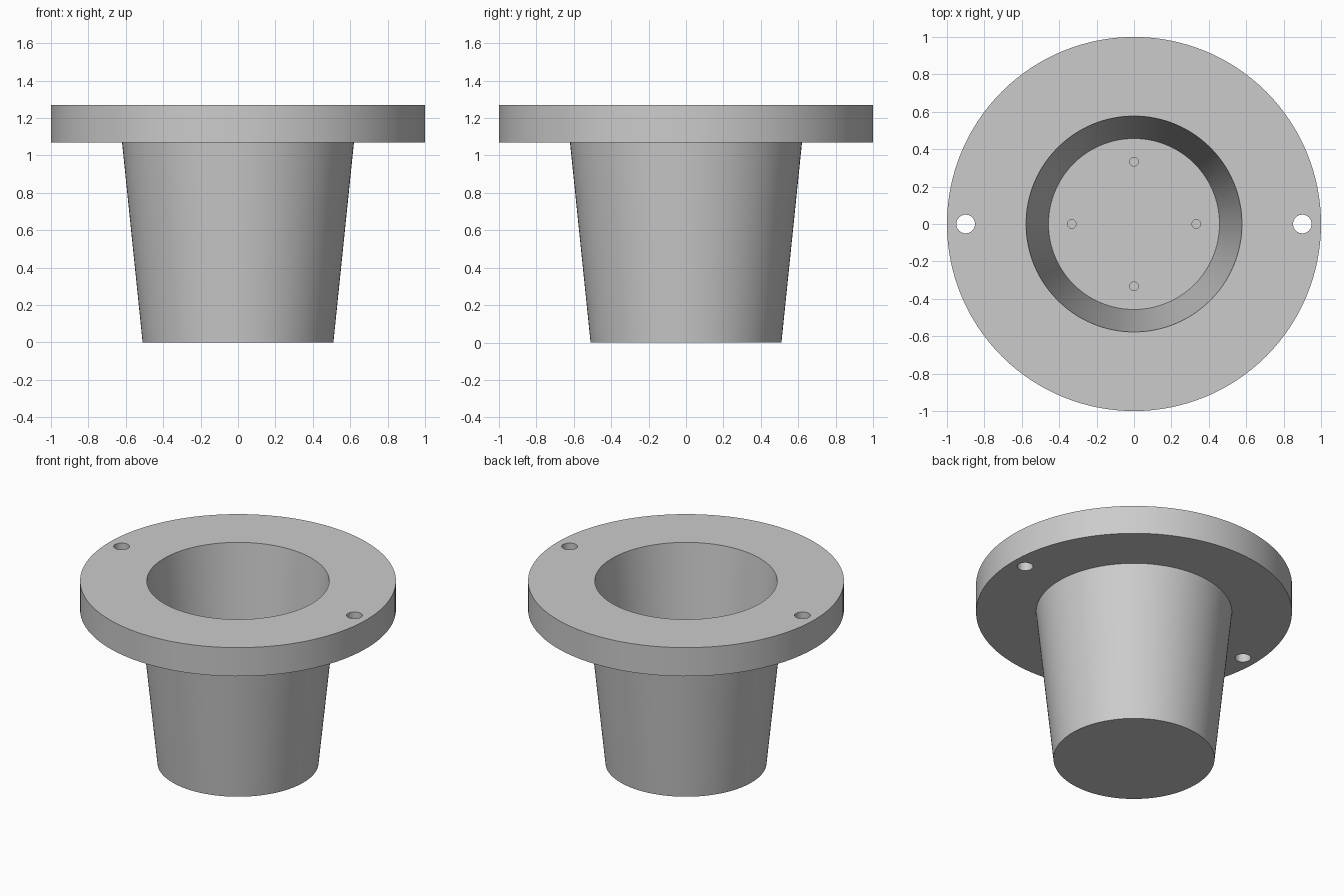
import bpy
import bmesh
import math

cube = bpy.data.objects.get("Cube")
if cube:
    bpy.data.objects.remove(cube, do_unlink=True)

SEGMENTS = 128

# Single light grey material
grey = bpy.data.materials.new("light grey")
grey.use_nodes = True
colour = (0.6, 0.6, 0.6, 1)
grey.diffuse_color = colour
grey.node_tree.nodes["Principled BSDF"].inputs["Base Color"].default_value = colour


def lathe(name, profile, segments):
    """Revolve an (r, z) profile around z, capping both open ends."""
    bm = bmesh.new()
    rings = []
    for r, z in profile:
        rings.append([bm.verts.new((r * math.cos(a), r * math.sin(a), z))
                      for a in (math.tau * i / segments for i in range(segments))])
    for low, high in zip(rings, rings[1:]):
        for i in range(segments):
            j = (i + 1) % segments
            bm.faces.new((low[i], low[j], high[j], high[i]))
    bm.faces.new(rings[0][::-1])
    bm.faces.new(rings[-1])
    bmesh.ops.recalc_face_normals(bm, faces=bm.faces)
    mesh = bpy.data.meshes.new(name)
    bm.to_mesh(mesh)
    bm.free()
    mesh.materials.append(grey)
    obj = bpy.data.objects.new(name, mesh)
    bpy.context.collection.objects.link(obj)
    return obj


def drill(target, x, y, radius, bottom, top):
    """Cut a vertical round hole."""
    cutter = lathe("hole_cutter", [(radius, bottom), (radius, top)], 32)
    cutter.location = (x, y, 0)
    cutter.hide_render = True
    bpy.context.view_layer.update()
    mod = target.modifiers.new("hole", "BOOLEAN")
    mod.operation = "DIFFERENCE"
    mod.solver = "EXACT"
    mod.object = cutter
    bpy.context.view_layer.objects.active = target
    bpy.ops.object.modifier_apply(modifier=mod.name)
    bpy.data.objects.remove(cutter, do_unlink=True)


# Tapered cup with a wide flange: outside, rim, inside wall, floor
cup = lathe("flanged_cup", [
    (0.51, 0), (0.62, 1.07), (1, 1.07), (1, 1.27),
    (0.577, 1.27), (0.457, 0.1),
], SEGMENTS)

# Mounting holes through the flange
for side in (-1, 1):
    drill(cup, side * 0.9, 0, 0.05, 1, 1.4)

# Four small blind holes in the cup floor
for i in range(4):
    angle = i * math.pi / 2
    drill(cup, 0.333 * math.cos(angle), 0.333 * math.sin(angle), 0.023, 0.05, 0.2)

# Smooth walls with crisp rims
bpy.ops.object.select_all(action="DESELECT")
cup.select_set(True)
bpy.context.view_layer.objects.active = cup
bpy.ops.object.shade_smooth_by_angle(angle=math.radians(30))
